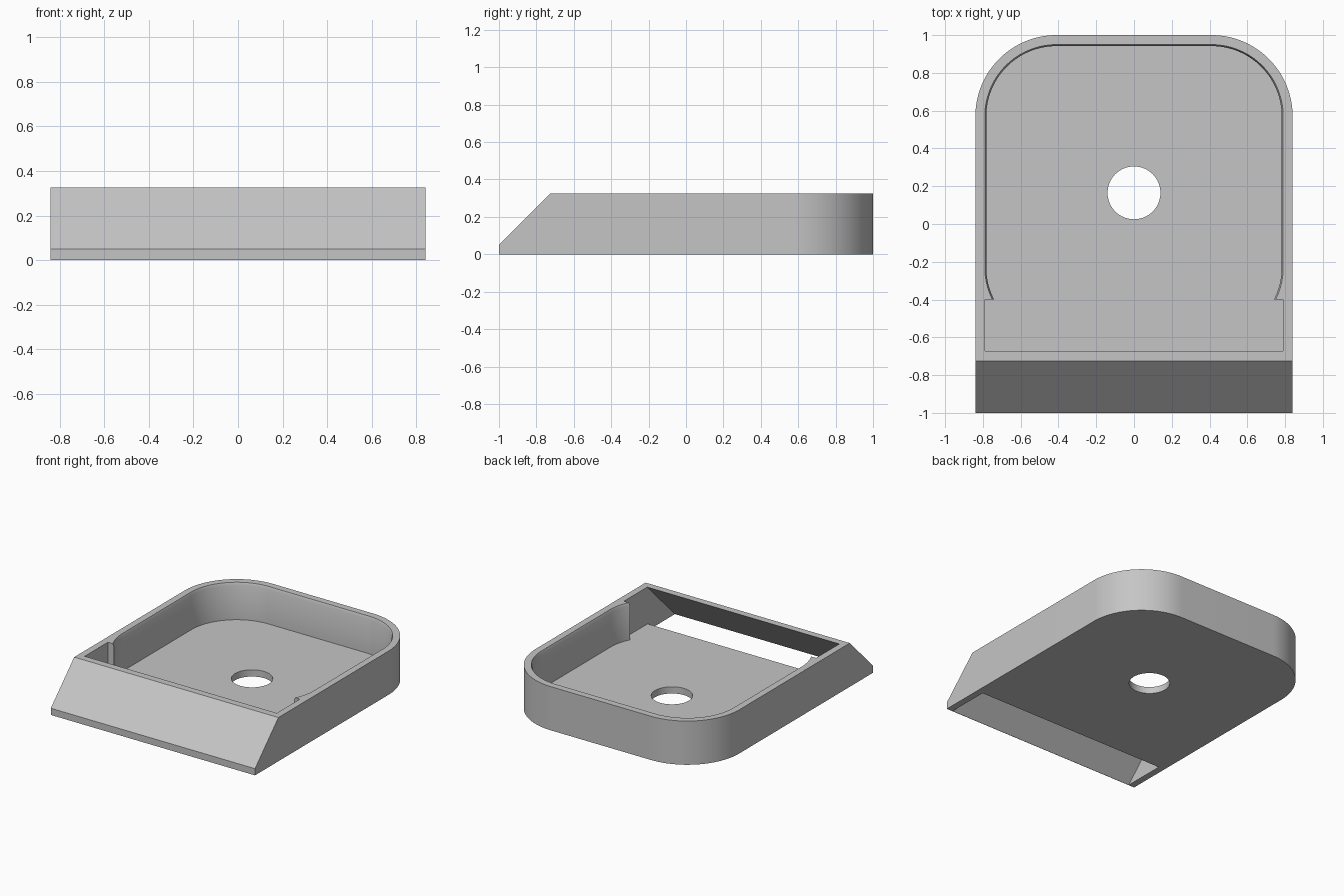
import bpy
import bmesh
from math import sin, cos, pi

if "Cube" in bpy.data.objects:
    bpy.data.objects.remove(bpy.data.objects["Cube"])

W, H, WALL = 0.84, 0.325, 0.05     # half width, height, wall thickness
POCKET_TOP = H - 0.02


def arc(cx, cy, r, a0, a1, n=28):
    return [(cx + r * cos(a0 + (a1 - a0) * i / n),
             cy + r * sin(a0 + (a1 - a0) * i / n)) for i in range(n + 1)]


def loft(name, rings):
    """Closed solid through matching rings of 3D points."""
    bm = bmesh.new()
    loops = [[bm.verts.new(p) for p in ring] for ring in rings]
    n = len(loops[0])
    for a, b in zip(loops, loops[1:]):
        for i in range(n):
            j = (i + 1) % n
            bm.faces.new((a[i], a[j], b[j], b[i]))
    bm.faces.new(loops[0])
    bm.faces.new(loops[-1])
    bmesh.ops.recalc_face_normals(bm, faces=bm.faces)
    mesh = bpy.data.meshes.new(name)
    bm.to_mesh(mesh)
    bm.free()
    ob = bpy.data.objects.new(name, mesh)
    bpy.context.collection.objects.link(ob)
    return ob


def plan_prism(name, layers):
    return loft(name, [[(x, y, z) for x, y in pts] for pts, z in layers])


def side_prism(name, profile, half):
    return loft(name, [[(x, y, z) for y, z in profile] for x in (-half, half)])


def pocket_outline(inset):
    """Rounded rectangle, concentric with the outer back corners."""
    r = 0.43 - inset
    cx, back, front = W - 0.43, 0.57, -0.23
    return (arc(cx, back, r, 0, pi / 2) + arc(-cx, back, r, pi / 2, pi)
            + arc(-cx, front, r, pi, 1.5 * pi) + arc(cx, front, r, 1.5 * pi, 2 * pi))


# Outer body: square front, rounded back corners
cx = W - 0.43
outer = (arc(cx, 0.57, 0.43, 0, pi / 2) + arc(-cx, 0.57, 0.43, pi / 2, pi)
         + [(-W, -1), (W, -1)])
tray = plan_prism("tray", [(outer, 0), (outer, H)])

# Cutters: front slope, main pocket, front chute open below, floor hole
slope = side_prism("slope_cutter",
                   [(-1.1, -0.05), (-0.65, 0.4), (-1.1, 0.4)], 1)
wide, narrow = pocket_outline(WALL), pocket_outline(WALL + 0.008)
pocket = plan_prism("pocket_cutter", [(narrow, WALL), (narrow, POCKET_TOP),
                                      (wide, H), (wide, 0.4)])
chute = side_prism("chute_cutter",
                   [(-0.4, WALL), (-0.4, 0.4), (-0.598, 0.4), (-1.098, -0.1),
                    (-0.677, -0.1), (-0.677, WALL)], W - WALL)
ring = arc(0, 0.165, 0.14, 0, 2 * pi, 64)[:-1]
hole = plan_prism("hole_cutter", [(ring, -0.1), (ring, 0.2)])

cutters = [slope, pocket, chute, hole]
for cutter in cutters:
    cutter.hide_render = True
    mod = tray.modifiers.new(cutter.name, 'BOOLEAN')
    mod.operation = 'DIFFERENCE'
    mod.solver = 'EXACT'
    mod.object = cutter

# Bake the cuts and drop the cutters
bpy.context.view_layer.update()
deps = bpy.context.evaluated_depsgraph_get()
baked = bpy.data.meshes.new_from_object(tray.evaluated_get(deps))
tray.modifiers.clear()
tray.data = baked
for cutter in cutters:
    bpy.data.objects.remove(cutter)

# Plain grey material
grey = bpy.data.materials.new("plain_grey")
grey.use_nodes = True
colour = (0.56, 0.56, 0.56, 1)
grey.diffuse_color = colour
grey.node_tree.nodes["Principled BSDF"].inputs["Base Color"].default_value = colour
tray.data.materials.clear()
tray.data.materials.append(grey)

# Smooth curved walls, crisp edges
bpy.ops.object.select_all(action='DESELECT')
tray.select_set(True)
bpy.context.view_layer.objects.active = tray
bpy.ops.object.shade_smooth_by_angle(angle=0.5)
